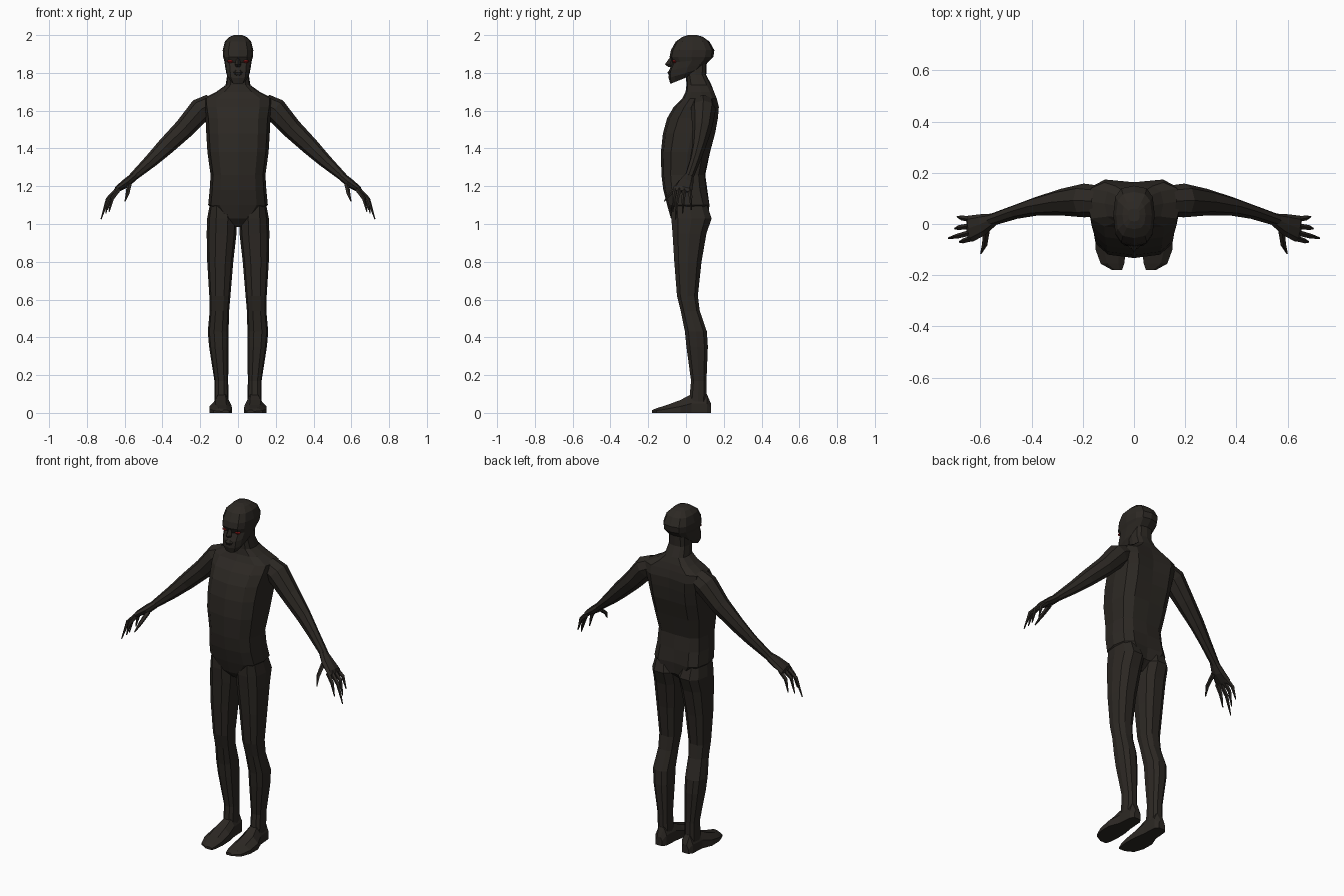
import bpy, bmesh
from math import cos, sin, pi, copysign
from mathutils import Vector

skin = bpy.data.materials.new("dark_skin")
skin.diffuse_color = (0.025, 0.021, 0.017, 1)
red = bpy.data.materials.new("eye_red")
red.diffuse_color = (0.25, 0.01, 0.01, 1)


def spow(v, p):
    return copysign(abs(v) ** p, v) if abs(v) > 1e-6 else 0.0


def loft(name, loops, mat=skin, mirror=False, caps=(True, True)):
    """Skin a list of equal-sized point loops (several tubes allowed)."""
    bm = bmesh.new()
    for rings in loops:
        vs = [[bm.verts.new(p) for p in r] for r in rings]
        n = len(vs[0])
        for a, b in zip(vs, vs[1:]):
            for i in range(n):
                j = (i + 1) % n
                bm.faces.new((a[i], a[j], b[j], b[i]))
        if caps[0]:
            bm.faces.new(vs[0][::-1])
        if caps[1]:
            bm.faces.new(vs[-1])
    bmesh.ops.recalc_face_normals(bm, faces=bm.faces)
    me = bpy.data.meshes.new(name)
    bm.to_mesh(me)
    bm.free()
    me.materials.append(mat)
    ob = bpy.data.objects.new(name, me)
    bpy.context.collection.objects.link(ob)
    if mirror:
        ob.modifiers.new("mirror", 'MIRROR').use_mirror_merge = False
    return ob


def section(z, x0, x1, yf, yb, ym=None, slope=0, n=12, p=0.75, groove=0):
    """Horizontal cross-section with separate front and back depth."""
    ym = (yf + yb) / 2 if ym is None else ym
    cx, hw = (x0 + x1) / 2, (x1 - x0) / 2
    out = []
    for i in range(n):
        a = 2 * pi * i / n
        s = spow(sin(a), p)
        y = ym + s * ((yb - ym) if s > 0 else (ym - yf))
        if s > 0.99:
            y -= groove
        out.append((cx + hw * spow(cos(a), p), y, z + slope * y))
    return out


def tube(path, n=8):
    """Rings along a path of (x, y, z, thickness, y radius)."""
    pts = [Vector(q[:3]) for q in path]
    out = []
    for k, q in enumerate(path):
        t = pts[min(k + 1, len(pts) - 1)] - pts[max(k - 1, 0)]
        side = Vector((0, 1, 0))
        side = (side - side.project(t)).normalized()
        up = t.cross(side).normalized()
        out.append([pts[k] + up * q[3] * cos(2 * pi * i / n)
                    + side * q[4] * sin(2 * pi * i / n) for i in range(n)])
    return out


# Torso and neck: z, half width, front, back, widest y, spine groove
torso = [(0.985, .02, -.04, .06, .01, 0), (1.03, .09, -.08, .125, .02, .02),
         (1.10, .158, -.10, .135, .02, .02), (1.18, .15, -.12, .118, 0, .005),
         (1.26, .145, -.13, .107, 0, .005), (1.38, .162, -.133, .137, .01, .01),
         (1.48, .168, -.122, .167, .03, .015), (1.56, .172, -.10, .18, .06, .02),
         (1.62, .182, -.065, .183, .085, .02), (1.665, .185, -.02, .17, .09, .015),
         (1.70, .115, -.002, .155, .08, .01), (1.735, .066, .002, .135, .07, 0),
         (1.79, .057, .0, .107, .05, 0), (1.85, .055, .0, .11, .05, 0)]
loft("torso", [[section(z, -w, w, f, b, m, p=.68, groove=g)
                for z, w, f, b, m, g in torso]], caps=(True, False))

# Head: z, half width, front, back, slope
head = [(1.775, .042, -.083, .05, .4), (1.80, .062, -.092, .085, .3),
        (1.83, .068, -.09, .112, .2), (1.862, .073, -.072, .135, .1),
        (1.885, .079, -.087, .145, 0), (1.92, .081, -.08, .15, 0),
        (1.965, .070, -.055, .125, 0), (1.99, .045, -.02, .09, 0),
        (2.0, .022, .01, .06, 0)]
loft("head", [[section(z, -w, w, f, b, None, s, p=.7) for z, w, f, b, s in head]])

# Nose and lips
loft("nose", [[section(z, -w, w, f, -.06, n=4, p=1) for z, w, f in
               [(1.882, .008, -.085), (1.845, .016, -.112), (1.832, .012, -.095)]]])
loft("lips", [[section(z, -w, w, f, -.06, n=6, p=1) for z, w, f in
               [(1.815, .02, -.09), (1.803, .028, -.101), (1.792, .024, -.096),
                (1.785, .015, -.09)]]])

# Eyes
loft("eye", [[section(z, .04 - w, .04 + w, f, -.045, n=6, p=1) for z, w, f in
              [(1.852, .008, -.066), (1.861, .02, -.075), (1.87, .010, -.07)]]],
     mat=red, mirror=True)

# Legs: z, inner x, outer x, front, back
leg = [(1.10, .03, .15, -.08, .115), (1.03, .006, .163, -.082, .14),
       (0.95, .008, .166, -.075, .112), (0.80, .025, .163, -.065, .085),
       (0.62, .040, .152, -.05, .065), (0.54, .047, .150, -.03, .075),
       (0.43, .050, .160, -.008, .113), (0.35, .050, .153, .0, .118),
       (0.17, .052, .125, .025, .11), (0.06, .050, .125, .015, .11)]
loft("leg", [[section(z, a, b, f, k, n=10, p=.8) for z, a, b, f, k in leg]],
     mirror=True, caps=(False, False))


# Feet: y, inner x, outer x, height
def foot_ring(y, a, b, h):
    c, w = (a + b) / 2, (b - a) / 2
    return [(a, y, 0), (b, y, 0), (b, y, h * .5), (c + w * .45, y, h),
            (c - w * .5, y, h), (a, y, h * .6)]


foot = [(.132, .065, .108, .05), (.11, .05, .122, .10), (.03, .045, .128, .10),
        (-.03, .035, .152, .068), (-.10, .032, .15, .042),
        (-.155, .038, .13, .025), (-.18, .047, .085, .015)]
loft("foot", [[foot_ring(*f) for f in foot]], mirror=True)

# Arms
loft("arm", [tube([(.14, .09, 1.635, .055, .06), (.195, .092, 1.607, .064, .066),
                   (.285, .085, 1.505, .054, .052), (.385, .068, 1.408, .046, .036),
                   (.46, .048, 1.335, .036, .028), (.56, .015, 1.245, .022, .024)])],
     mirror=True, caps=(False, True))

# Hands
loft("palm", [tube([(.545, .018, 1.256, .021, .024), (.59, -.002, 1.218, .024, .042),
                    (.638, -.018, 1.185, .017, .052), (.648, -.02, 1.172, .008, .046)])],
     mirror=True)

# Fingers and thumb: root, knuckle, tip
digits = [((.63, .018, 1.185), (.672, .024, 1.145), (.69, .028, 1.075)),
          ((.635, -.008, 1.185), (.682, -.014, 1.14), (.70, -.018, 1.055)),
          ((.635, -.034, 1.185), (.69, -.048, 1.13), (.725, -.055, 1.025)),
          ((.63, -.056, 1.185), (.665, -.066, 1.135), (.682, -.07, 1.065)),
          ((.575, -.02, 1.21), (.583, -.08, 1.165), (.598, -.115, 1.12))]
fingers = []
for r, k, t in digits:
    fingers.append(tube([(*r, .014, .012), (*k, .011, .010), (*t, .003, .003)], n=5))
loft("fingers", fingers, mirror=True)
